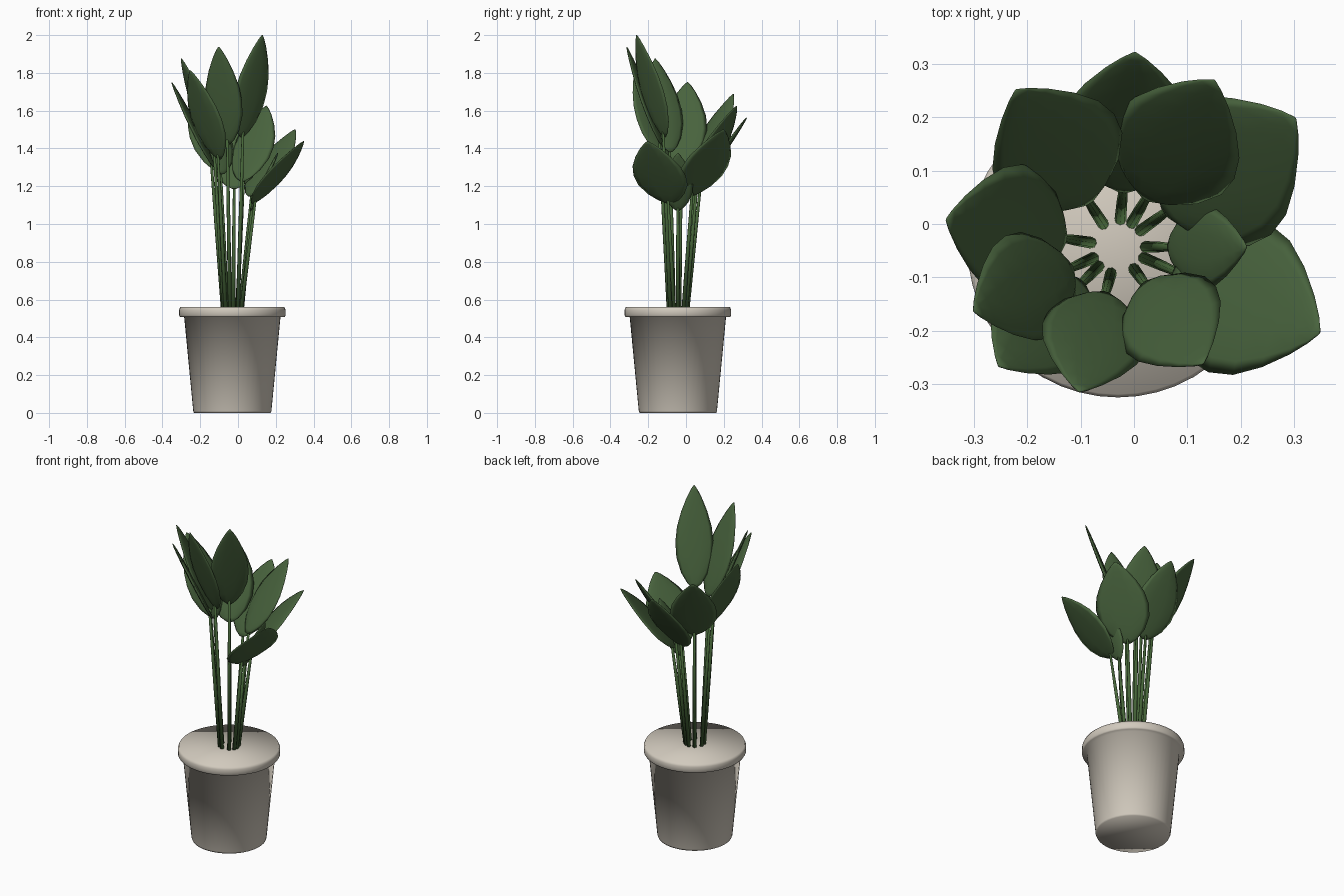
import bpy, bmesh, math
from mathutils import Vector

cube = bpy.data.objects.get("Cube")
if cube:
    bpy.data.objects.remove(cube, do_unlink=True)


def material(name, rgb):
    m = bpy.data.materials.new(name)
    m.use_nodes = True
    m.diffuse_color = (*rgb, 1)
    bsdf = m.node_tree.nodes["Principled BSDF"]
    bsdf.inputs["Base Color"].default_value = (*rgb, 1)
    bsdf.inputs["Roughness"].default_value = 0.7
    return m


LEAF = material("leaf green", (0.065, 0.125, 0.047))
STEM = material("stem green", (0.06, 0.13, 0.04))
CLAY = material("pale clay", (0.64, 0.59, 0.51))
CENTRE = Vector((-0.03, -0.043, 0))
POT_TOP = 0.56


def loft(name, rings, mat):
    """Skin a list of equal rings of points and cap both ends."""
    bm = bmesh.new()
    loops = [[bm.verts.new(p) for p in ring] for ring in rings]
    n = len(loops[0])
    for a, b in zip(loops, loops[1:]):
        for i in range(n):
            j = (i + 1) % n
            bm.faces.new((a[i], a[j], b[j], b[i]))
    bm.faces.new(loops[0][::-1])
    bm.faces.new(loops[-1])
    bmesh.ops.recalc_face_normals(bm, faces=bm.faces)
    for f in bm.faces:
        f.smooth = True
    me = bpy.data.meshes.new(name)
    bm.to_mesh(me)
    bm.free()
    me.materials.append(mat)
    ob = bpy.data.objects.new(name, me)
    bpy.context.collection.objects.link(ob)
    return ob


def oval(centre, u, v, ru, rv, sides):
    """Ring of points around a centre, in the plane of u and v."""
    return [centre + u * (ru * math.cos(k * math.tau / sides))
            + v * (rv * math.sin(k * math.tau / sides)) for k in range(sides)]


X, Y, Z = Vector((1, 0, 0)), Vector((0, 1, 0)), Vector((0, 0, 1))

# Tapered pot with a rounded rim and a flat filled top
POT = [(0.203, 0), (0.207, 0.01), (0.255, 0.508), (0.277, 0.508),
       (0.282, 0.516), (0.282, 0.545), (0.276, POT_TOP)]
loft("pot", [oval(CENTRE + Z * z, X, Y, r, r, 48) for r, z in POT], CLAY)

# Leaf outline: position along the blade and share of the full width
OUTLINE = [(0, 0.1), (0.05, 0.38), (0.15, 0.7), (0.3, 0.95), (0.45, 1),
           (0.6, 0.91), (0.75, 0.68), (0.88, 0.4), (0.96, 0.18), (1, 0.03)]

# Heading in degrees, tip reach, base reach, width; from tallest to shortest
PLANTS = [(-54, 0.27, 0.085, 0.21), (-105, 0.28, 0.09, 0.2),
          (-156, 0.295, 0.095, 0.21), (-135, 0.315, 0.095, 0.23),
          (171, 0.325, 0.1, 0.25), (123, 0.35, 0.1, 0.26),
          (60, 0.36, 0.105, 0.25), (85, 0.365, 0.105, 0.26),
          (36, 0.41, 0.11, 0.3), (-23, 0.41, 0.115, 0.3),
          (0, 0.24, 0.095, 0.16)]

for i, (heading, reach, foot, width) in enumerate(PLANTS):
    a = math.radians(heading)
    out = Vector((math.cos(a), math.sin(a), 0))
    side = Vector((-out.y, out.x, 0))
    base = CENTRE + out * foot + Z * (1.46 - 0.039 * i)
    tip = CENTRE + out * reach + Z * (2 - 0.0625 * i)
    normal = (tip - base).normalized().cross(side)

    # Blade
    rings = []
    for t, w in OUTLINE:
        rings.append(oval(base.lerp(tip, t), side, normal,
                          width / 2 * w, 0.012 * w ** 0.5, 10))
    loft(f"leaf_{i + 1}", rings, LEAF)

    # Stem, running a little way up behind the blade
    root = CENTRE + out * 0.05 + Z * (POT_TOP - 0.02)
    top = base.lerp(tip, 0.06)
    loft(f"stem_{i + 1}", [oval(root, out, side, 0.011, 0.011, 8),
                           oval(root.lerp(top, 0.5), out, side, 0.01, 0.01, 8),
                           oval(top, out, side, 0.007, 0.007, 8)], STEM)
